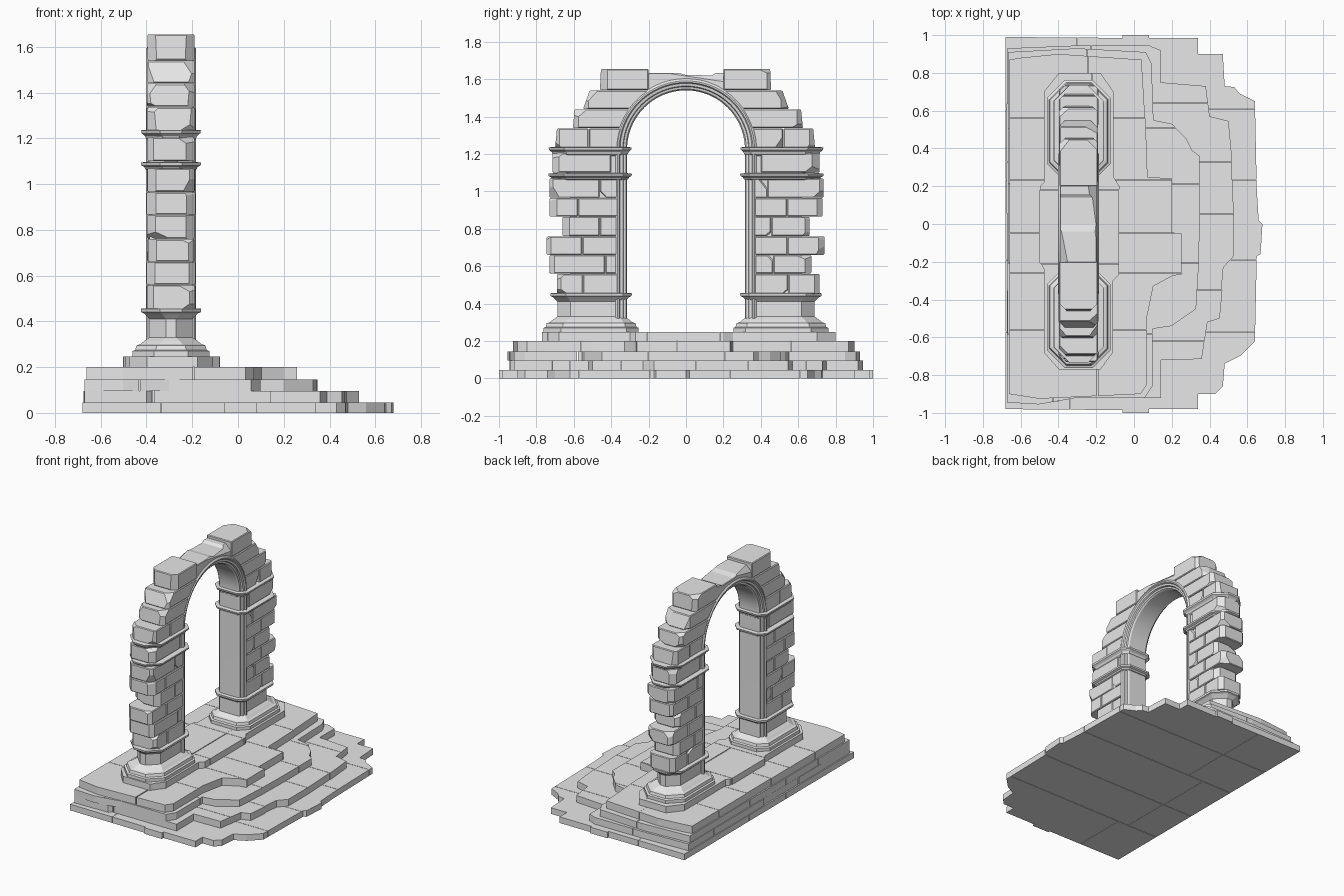
import bpy, bmesh, math, random
from mathutils import Vector

random.seed(7)
if "Cube" in bpy.data.objects:
    bpy.data.objects.remove(bpy.data.objects["Cube"])

STONE = bpy.data.materials.new("pale_grey_stone")
STONE.use_nodes = True
GREY = (0.8, 0.8, 0.8, 1)
STONE.diffuse_color = GREY
STONE.node_tree.nodes["Principled BSDF"].inputs["Base Color"].default_value = GREY

CX = -0.293      # middle of the wall thickness
HALF = 0.106     # half the wall thickness
SPRING = 1.225   # height where the arch begins
RING = 0.365     # radius of the stonework around the opening


def finish(bm, name):
    bmesh.ops.recalc_face_normals(bm, faces=bm.faces[:])
    me = bpy.data.meshes.new(name)
    bm.to_mesh(me)
    bm.free()
    ob = bpy.data.objects.new(name, me)
    me.materials.append(STONE)
    bpy.context.collection.objects.link(ob)
    return ob


def loft(rings, cap=True):
    """Skin equal closed rings of points."""
    bm = bmesh.new()
    rows = [[bm.verts.new(p) for p in r] for r in rings]
    n = len(rows[0])
    for a, b in zip(rows, rows[1:]):
        for i in range(n):
            j = (i + 1) % n
            bm.faces.new((a[i], a[j], b[j], b[i]))
    if cap:
        bm.faces.new(rows[0])
        bm.faces.new(rows[-1])
    bmesh.ops.recalc_face_normals(bm, faces=bm.faces[:])
    return bm


def slice_off(bm, co, no):
    """Remove what lies beyond a plane and close the wound."""
    geom = bm.verts[:] + bm.edges[:] + bm.faces[:]
    bmesh.ops.bisect_plane(bm, geom=geom, plane_co=co, plane_no=no, clear_outer=True)
    rim = [e for e in bm.edges if e.is_boundary]
    if len(rim) > 2:
        bmesh.ops.edgeloop_fill(bm, edges=rim)


def soften(bm, width):
    sharp = [e for e in bm.edges if len(e.link_faces) == 2 and e.calc_face_angle() > 0.6]
    bmesh.ops.bevel(bm, geom=sharp, offset=width, segments=1, affect='EDGES')


# Stepped platform: slabs split into stones with thin joints
def slab(name, outline, z0, z1, y_cuts, wobble):
    edges = [-2] + y_cuts + [2]
    for lo, hi in zip(edges, edges[1:]):
        mid = random.uniform(-0.45, -0.1)
        for xa, xb in ((-2, mid), (mid, 2)):
            bm = loft([[(x, y, z) for x, y in outline] for z in (z0, z1)])
            slice_off(bm, (0, lo + 0.0015, 0), (0, -1, 0))
            slice_off(bm, (0, hi - 0.0015, 0), (0, 1, 0))
            slice_off(bm, (xa + 0.001, 0, 0), (-1, 0, 0))
            slice_off(bm, (xb - 0.001, 0, 0), (1, 0, 0))
            shift = random.uniform(-wobble, wobble)
            bmesh.ops.translate(bm, vec=(shift, 0, 0), verts=bm.verts[:])
            if bm.faces:
                finish(bm, name)
            else:
                bm.free()


slab("ground_step", [(-.68, -.98), (-.06, -.985), (-.06, -1), (.08, -1), (.08, -.98), (.34, -.98),
     (.34, -.9), (.43, -.9), (.47, -.86), (.48, -.74), (.56, -.7), (.64, -.62), (.65, -.17), (.67, -.16),
     (.68, 0), (.66, .02), (.65, .18), (.64, .65), (.56, .69), (.53, .725), (.48, .73), (.47, .9),
     (.34, .9), (.34, .985), (.08, .985), (.08, 1), (-.06, 1), (-.06, .985), (-.68, .99)],
     0, .045, [-.57, -.19, .235, .61], 0)
slab("second_step", [(-.672, -.945), (-.4, -.94), (-.38, -.92), (.14, -.92), (.14, -.72), (.355, -.715),
     (.385, -.52), (.45, -.5), (.475, -.23), (.53, -.17), (.53, .05), (.515, .38), (.5, .545), (.4, .57),
     (.38, .73), (.14, .75), (.14, .92), (.08, .945), (-.3, .945), (-.672, .93)],
     .045, .095, [-.62, -.35, .055, .33, .64], .004)
slab("third_step", [(-.668, -.945), (-.5, -.955), (-.3, -.92), (.06, -.92), (.1, -.86), (.1, -.555),
     (.2, -.54), (.33, -.45), (.345, -.2), (.35, .06), (.35, .36), (.31, .39), (.28, .45), (.2, .53),
     (.1, .55), (.09, .85), (.06, .91), (-.3, .93), (-.668, .91)],
     .095, .145, [-.58, -.205, .21, .51], .004)
slab("fourth_step", [(-.66, -.9), (-.5, -.925), (.03, -.9), (.065, -.85), (.065, -.5), (.1, -.33),
     (.2, -.275), (.255, -.265), (.255, -.05), (.2, -.045), (.2, .24), (.07, .25), (.06, .54),
     (.04, .87), (-.4, .9), (-.6, .88), (-.66, .87)],
     .145, .2, [-.56, -.26, -.048, .235, .56], .004)
slab("arch_threshold", [(-.4, -.77), (-.18, -.77), (-.11, -.68), (-.11, -.3), (-.08, -.27), (-.08, .2),
     (-.11, .25), (-.11, .7), (-.18, .8), (-.4, .8), (-.48, .7), (-.48, .22), (-.5, .2), (-.5, -.2),
     (-.48, -.24), (-.48, -.68)],
     .2, .247, [-.21, .18], .003)


# Moulded bands: chamfered rings that grow and shrink with height
def band(name, side, outer, profile):
    rings = []
    for z, g in profile:
        w, a, b = HALF + g, 0.315 - g, outer + g
        c, d = 0.075 + g * 0.3, 0.035 + g * 0.5
        half = [(w - d, a), (w, a + d), (w, b - c), (w - c, b)]
        pts = half + [(-x, y) for x, y in reversed(half)]
        rings.append([(CX + x, side * y, z) for x, y in pts])
    finish(loft(rings), name)


# Wall stones: profile across the opening, with worn corners
def inner_edge(z):
    if z <= SPRING:
        return RING
    return math.sqrt(max(RING ** 2 - (z - SPRING) ** 2, 0.2 ** 2))


def chip(bm, x, y, z, direction, depth):
    n = Vector(direction).normalized()
    slice_off(bm, Vector((x, y, z)) - n * depth, n)


def wall_stone(name, side, y_out, y_in, z0, z1, lean=0.0, wear=1.0):
    zs = [z0 + (z1 - z0) * i / 4 for i in range(5)]
    if y_in is None:
        prof = [(inner_edge(z), z) for z in zs]
    else:
        prof = [(y_in, z0), (y_in, z1)]
    prof += [(y_out - lean, z1), (y_out, z0)]
    w = HALF + random.uniform(-0.006, 0.001)
    bm = loft([[(CX + x, side * y, z) for y, z in prof] for x in (-w, w)])
    soften(bm, 0.005)
    for sx in (-1, 1):
        if wear > 0.5:   # rounded outer end
            chip(bm, CX + sx * w, side * y_out, z0, (sx, side, 0), random.uniform(.012, .03))
        for sz, z in ((-1, z0), (1, z1)):
            if random.random() < wear * 0.55:
                d = (sx * random.uniform(.4, 1), side * random.uniform(.4, 1),
                     sz * random.uniform(.4, 1.2))
                chip(bm, CX + sx * w, side * (y_out - lean * (sz > 0)), z, d,
                     random.uniform(.015, .038))
    finish(bm, name)


COURSES = [.45, .56, .66, .76, .865, .965, 1.07]
UPPER = [1.23, 1.337, 1.44, 1.54, 1.655]
PILLARS = {
    "front": (-1, [.69, .73, .745, .66, .73, .73], [.70, .605, .55, .46]),
    "back": (1, [.715, .67, .74, .66, .73, .735], [.69, .625, .55, .455]),
}

for label, (side, lower, upper) in PILLARS.items():
    # Pedestal with flared foot, then the two cornices
    band(label + "_pedestal", side, .70,
         [(.247, .062), (.27, .062), (.275, .05), (.295, .045), (.3, .028), (.315, .01), (.33, -.012),
          (.41, -.012), (.425, .002), (.435, .012), (.44, .024), (.455, .026), (.457, 0)])
    band(label + "_lower_cornice", side, .71,
         [(1.06, -.005), (1.065, .006), (1.075, .01), (1.082, .024), (1.094, .026), (1.098, -.005)])
    band(label + "_frieze", side, .70, [(1.09, -.012), (1.2, -.012)])
    band(label + "_upper_cornice", side, .71,
         [(1.19, -.01), (1.2, .004), (1.21, .008), (1.222, .022), (1.235, .025), (1.237, 0)])
    wall_stone(label + "_frieze_stone", side, .715, .40, 1.1, 1.205)

    # Solid heart behind the joints
    heart = [(x, side * y) for x, y in ((CX - .094, .345), (CX + .094, .345),
                                        (CX + .094, .62), (CX - .094, .62))]
    finish(loft([[(x, y, z) for x, y in heart] for z in (.44, 1.08)]), label + "_pillar_heart")

    # Coursed stones with alternating joints
    for i, out in enumerate(lower):
        z0, z1 = COURSES[i] + .001, COURSES[i + 1] - .001
        joint = (.56, .45)[i % 2] + random.uniform(-.02, .02)
        wall_stone(label + "_outer_stone", side, out, joint + .001, z0, z1)
        wall_stone(label + "_inner_stone", side, joint - .001, RING, z0, z1, 0, .25)

    # Stones stepping in over the arch
    for i, out in enumerate(upper):
        z0, z1 = UPPER[i] + .001, UPPER[i + 1] - .001
        if i == 0:
            wall_stone(label + "_arch_outer_stone", side, out, .521, z0, z1, .01)
            wall_stone(label + "_arch_inner_stone", side, .519, None, z0, z1, 0, .25)
        else:
            wall_stone(label + "_arch_stone", side, out, None, z0, z1, (0, .01, .035, .005)[i])

# Crown stone bridging the top of the arch
span = [math.radians(a) for a in range(56, 125, 4)]
crown = [(RING * math.cos(a), SPRING + RING * math.sin(a)) for a in span]
crown += [(-.21, 1.633), (-.04, 1.633), (.0, 1.622), (.14, 1.62), (.16, 1.633), (.21, 1.633)]
bm = loft([[(CX + x, y, z) for y, z in crown] for x in (-.1, .097)])
soften(bm, 0.004)
chip(bm, CX + .097, .1, 1.633, (1, .15, 1), .022)
chip(bm, CX - .1, -.1, 1.633, (-1, -.2, 1), .015)
finish(bm, "crown_stone")

# Stepped moulding that lines the jambs and the arch
side_profile = [(.378, .1), (.366, .109), (.358, .109), (.352, .1), (.338, .097), (.334, .085),
                (.322, .082), (.315, .07)]
profile = side_profile + [(r, -x) for r, x in reversed(side_profile)]
path = [(0, .29)] + [(math.pi * i / 40, SPRING) for i in range(41)] + [(math.pi, .29)]
rings = [[(CX + x, r * math.cos(a), z + r * math.sin(a)) for r, x in profile] for a, z in path]
lining = finish(loft(rings), "arch_moulding")
bpy.context.view_layer.objects.active = lining
lining.select_set(True)
bpy.ops.object.shade_smooth_by_angle(angle=math.radians(25))
lining.select_set(False)
